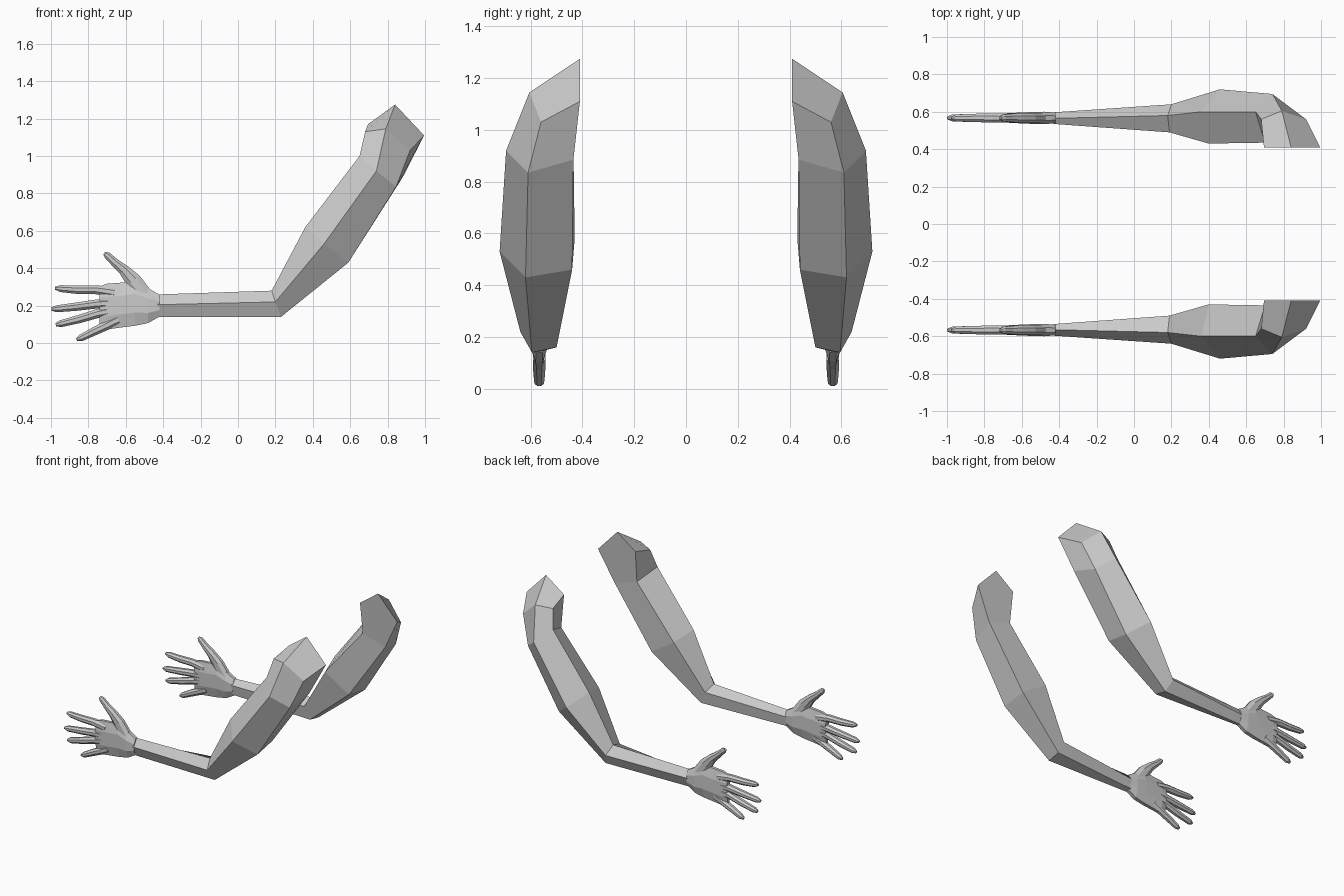
import bpy, bmesh, math
from mathutils import Vector

cube = bpy.data.objects.get("Cube")
if cube:
    bpy.data.objects.remove(cube)

grey = bpy.data.materials.new("plain_grey")
grey.use_nodes = True
grey.diffuse_color = (0.6, 0.6, 0.6, 1)
grey.node_tree.nodes["Principled BSDF"].inputs["Base Color"].default_value = (0.6, 0.6, 0.6, 1)

HAND_Y = -0.567


def finish(name, bm):
    """Turn the bmesh into a flat-shaded part mirrored to the other arm."""
    bmesh.ops.recalc_face_normals(bm, faces=bm.faces)
    mesh = bpy.data.meshes.new(name)
    bm.to_mesh(mesh)
    bm.free()
    mesh.materials.append(grey)
    obj = bpy.data.objects.new(name, mesh)
    bpy.context.collection.objects.link(obj)
    mirror = obj.modifiers.new("other_arm", 'MIRROR')
    mirror.use_axis = (False, True, False)
    mirror.use_mirror_merge = False
    return obj


def bridge(bm, a, b):
    """Join two closed rings with quads."""
    n = len(a)
    for i in range(n):
        j = (i + 1) % n
        bm.faces.new((a[i], a[j], b[j], b[i]))


def ring(bm, centre, u, v, sides):
    """Elliptical ring spanned by the half-axes u and v."""
    angles = [2 * math.pi * (i + 0.5) / sides for i in range(sides)]
    return [bm.verts.new(centre + u * math.cos(t) + v * math.sin(t)) for t in angles]


def loft(name, rings, bm):
    for a, b in zip(rings, rings[1:]):
        bridge(bm, a, b)
    bm.faces.new(rings[0])
    bm.faces.new(rings[-1])
    return finish(name, bm)


# Arm: five-sided sections (top, outer, bottom, inner low, inner high)
bm = bmesh.new()
sections = [
    [(-.43, -.565, .26), (-.43, -.597, .205), (-.43, -.58, .14), (-.43, -.545, .15), (-.43, -.535, .22)],
    [(.18, -.58, .28), (.20, -.64, .22), (.23, -.595, .14), (.23, -.50, .16), (.19, -.49, .25)],
    [(.36, -.60, .62), (.46, -.72, .53), (.59, -.62, .43), (.585, -.44, .46), (.40, -.43, .58)],
    [(.65, -.60, 1.0), (.74, -.695, .92), (.845, -.61, .835), (.88, -.435, .885), (.70, -.435, .94)],
]
rings = [[bm.verts.new(p) for p in s] for s in sections]
for a, b in zip(rings, rings[1:]):
    bridge(bm, a, b)
bm.faces.new(rings[0])

# Shoulder: bends inwards to a flat end
top, outer, bottom, low, high = rings[-1]
top2, outer2, bottom2 = [bm.verts.new(p) for p in
                         [(.68, -.56, 1.13), (.79, -.605, 1.145), (.92, -.56, 1.03)]]
end_high, end_top, end_out = [bm.verts.new(p) for p in
                              [(.695, -.41, 1.17), (.84, -.41, 1.275), (.995, -.41, 1.11)]]
for face in [(top, outer, outer2, top2), (outer, bottom, bottom2, outer2),
             (bottom, low, end_out, bottom2), (high, top, top2, end_high),
             (top2, outer2, end_top, end_high), (outer2, bottom2, end_out, end_top),
             (end_high, end_top, end_out, low, high)]:
    bm.faces.new(face)
finish("arm", bm)

# Palm: x, lowest z, highest z, half thickness
bm = bmesh.new()
palm = [(-.42, .14, .26, .03), (-.48, .105, .295, .036), (-.55, .09, .335, .034),
        (-.63, .08, .325, .03), (-.70, .07, .32, .026), (-.74, .10, .305, .02)]
rings = [ring(bm, Vector((x, HAND_Y, (lo + hi) / 2)), Vector((0, t, 0)),
              Vector((0, 0, (hi - lo) * .53)), 8) for x, lo, hi, t in palm]
loft("palm", rings, bm)


def digit(name, path, radii):
    """Six-sided tapered tube through (x, z) points with a blunt tip."""
    bm = bmesh.new()
    pts = [Vector((x, HAND_Y, z)) for x, z in path]
    rings = []
    for i, p in enumerate(pts):
        along = (pts[min(i + 1, len(pts) - 1)] - pts[max(i - 1, 0)]).normalized()
        side = along.cross(Vector((0, 1, 0)))
        thick = min(radii[i], .027)
        rings.append(ring(bm, p, side * radii[i], Vector((0, thick, 0)), 8))
    loft(name, rings, bm)


# Fingers: base, knuckle bend and tip
fingers = {
    "index_finger": [(-.66, .27), (-.76, .285), (-.86, .285), (-.95, .291), (-.978, .294)],
    "middle_finger": [(-.66, .215), (-.76, .208), (-.86, .195), (-.97, .183), (-.998, .181)],
    "ring_finger": [(-.66, .175), (-.75, .158), (-.85, .128), (-.95, .103), (-.974, .098)],
    "little_finger": [(-.64, .125), (-.71, .09), (-.77, .062), (-.84, .027), (-.863, .018)],
}
for name, path in fingers.items():
    digit(name, path, [.03, .026, .024, .02, .009])

# Thumb
digit("thumb", [(-.50, .25), (-.56, .335), (-.61, .39), (-.66, .432), (-.70, .47), (-.715, .48)],
      [.05, .046, .032, .024, .02, .009])
